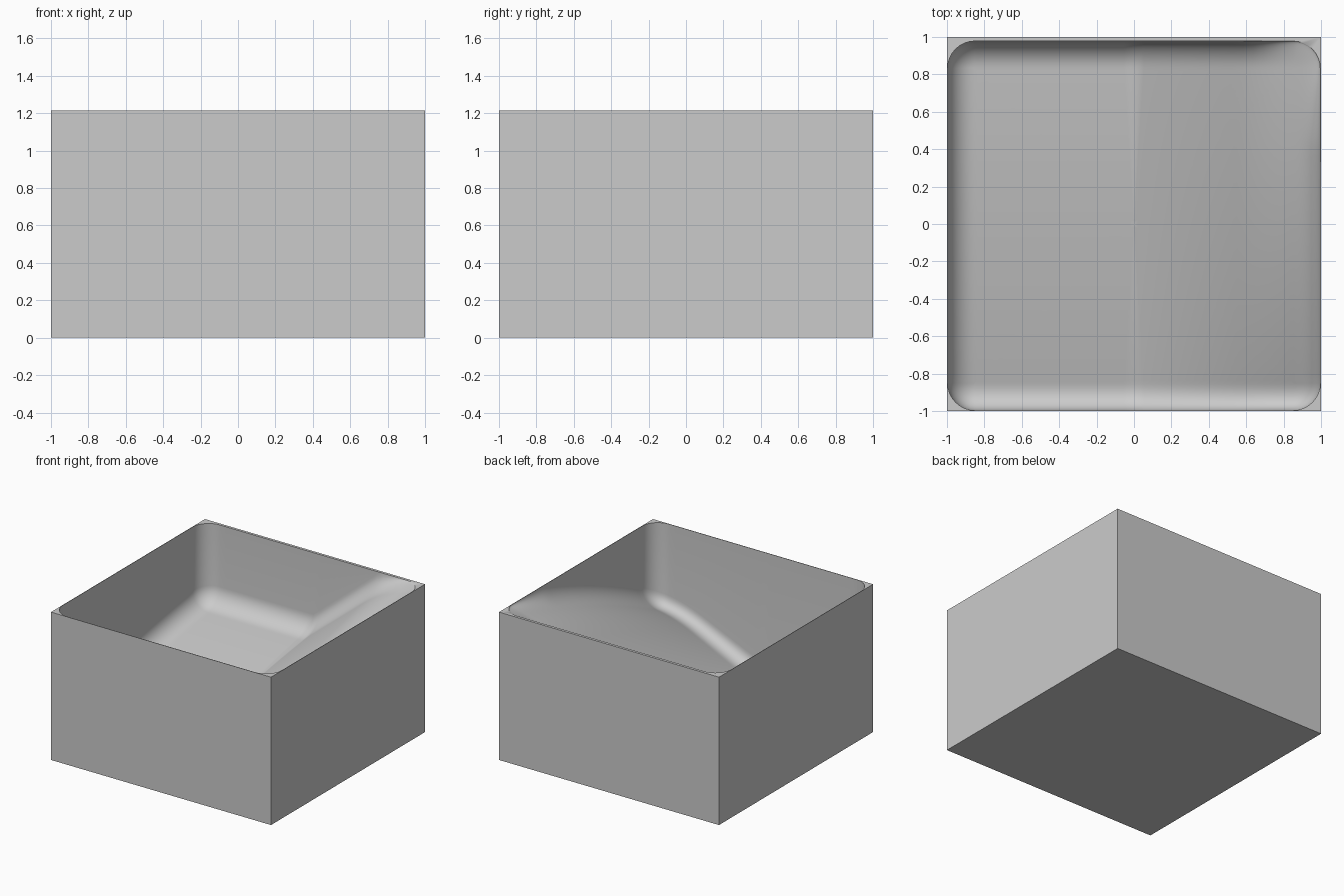
import bpy, bmesh, math

cube = bpy.data.objects.get("Cube")
if cube:
    bpy.data.objects.remove(cube, do_unlink=True)

TOP = 1.215       # rim height
FILLET = 0.14     # rounding between floor and walls
CORNER = 0.145    # rounding of the opening's corners
ARC, SIDE = 8, 32  # steps per corner and per side


def outline(hx, hy, cy, radius):
    """Rounded rectangle as a closed list of (x, y)."""
    arcs = []
    for k, (sx, sy) in enumerate([(1, 1), (-1, 1), (-1, -1), (1, -1)]):
        ox, oy = sx * (hx - radius), cy + sy * (hy - radius)
        angles = [(k + i / ARC) * math.pi / 2 for i in range(ARC + 1)]
        arcs.append([(ox + radius * math.cos(a), oy + radius * math.sin(a)) for a in angles])
    points = []
    for k, arc in enumerate(arcs):
        points += arc
        (x0, y0), (x1, y1) = arc[-1], arcs[(k + 1) % 4][0]
        for i in range(1, SIDE):
            t = i / SIDE
            points.append((x0 + (x1 - x0) * t, y0 + (y1 - y0) * t))
    return points


def floor_height(x, y):
    """Gentle slope on one half, a straight ramp easing into a raised bank on the other."""
    low = 0.41 + 0.205 * y - 0.045 * y * y
    high = 0.935 + 0.36 * y - 0.08 * y * y
    x = max(x, 0)
    ease = max(x - 0.55, 0)
    blend = 1.3 * x - 1.48 * ease * ease
    return low + (high - low) * blend


def fillet_height(x, y, inset):
    base = floor_height(x, y)
    rise = min(FILLET, TOP - base)
    k = 1 - inset / FILLET
    return base + rise * (1 - math.sqrt(max(0, 1 - k * k)))


def inner(inset):
    return outline(0.996 - inset, 0.987 - inset, -0.009, CORNER - inset)


# Rings from the underside, up the outside, over the rim and down into the basin
square = outline(1, 1, 0, 0)
rings = [[(x, y, 0) for x, y in square],
         [(x, y, TOP) for x, y in square],
         [(x, y, TOP) for x, y in inner(0)]]
STEPS = 10
for i in range(STEPS + 1):
    inset = FILLET * (1 - math.cos(i / STEPS * math.pi / 2))
    rings.append([(x, y, fillet_height(x, y, inset)) for x, y in inner(inset)])
FLOOR_RINGS = 45
for i in range(1, FLOOR_RINGS):
    s = 1 - i / FLOOR_RINGS
    rings.append([(x * s, y * s, floor_height(x * s, y * s)) for x, y in inner(FILLET)])

# Skin the rings and close both ends
bm = bmesh.new()
loops = [[bm.verts.new(p) for p in ring] for ring in rings]
count = len(square)
for a, b in zip(loops, loops[1:]):
    for i in range(count):
        j = (i + 1) % count
        bm.faces.new((a[i], a[j], b[j], b[i]))
bm.faces.new(loops[0][::-1])
centre = bm.verts.new((0, 0, floor_height(0, 0)))
for i in range(count):
    bm.faces.new((loops[-1][i], loops[-1][(i + 1) % count], centre))
bmesh.ops.remove_doubles(bm, verts=bm.verts, dist=0.00001)
bmesh.ops.recalc_face_normals(bm, faces=bm.faces)

mesh = bpy.data.meshes.new("basin_box")
bm.to_mesh(mesh)
bm.free()
box = bpy.data.objects.new("basin_box", mesh)
bpy.context.collection.objects.link(box)

# Plain grey
grey = bpy.data.materials.new("light_grey")
grey.use_nodes = True
colour = (0.6, 0.6, 0.6, 1)
grey.diffuse_color = colour
grey.node_tree.nodes["Principled BSDF"].inputs["Base Color"].default_value = colour
mesh.materials.append(grey)

bpy.ops.object.select_all(action="DESELECT")
box.select_set(True)
bpy.context.view_layer.objects.active = box
bpy.ops.object.shade_smooth_by_angle(angle=math.radians(50))
